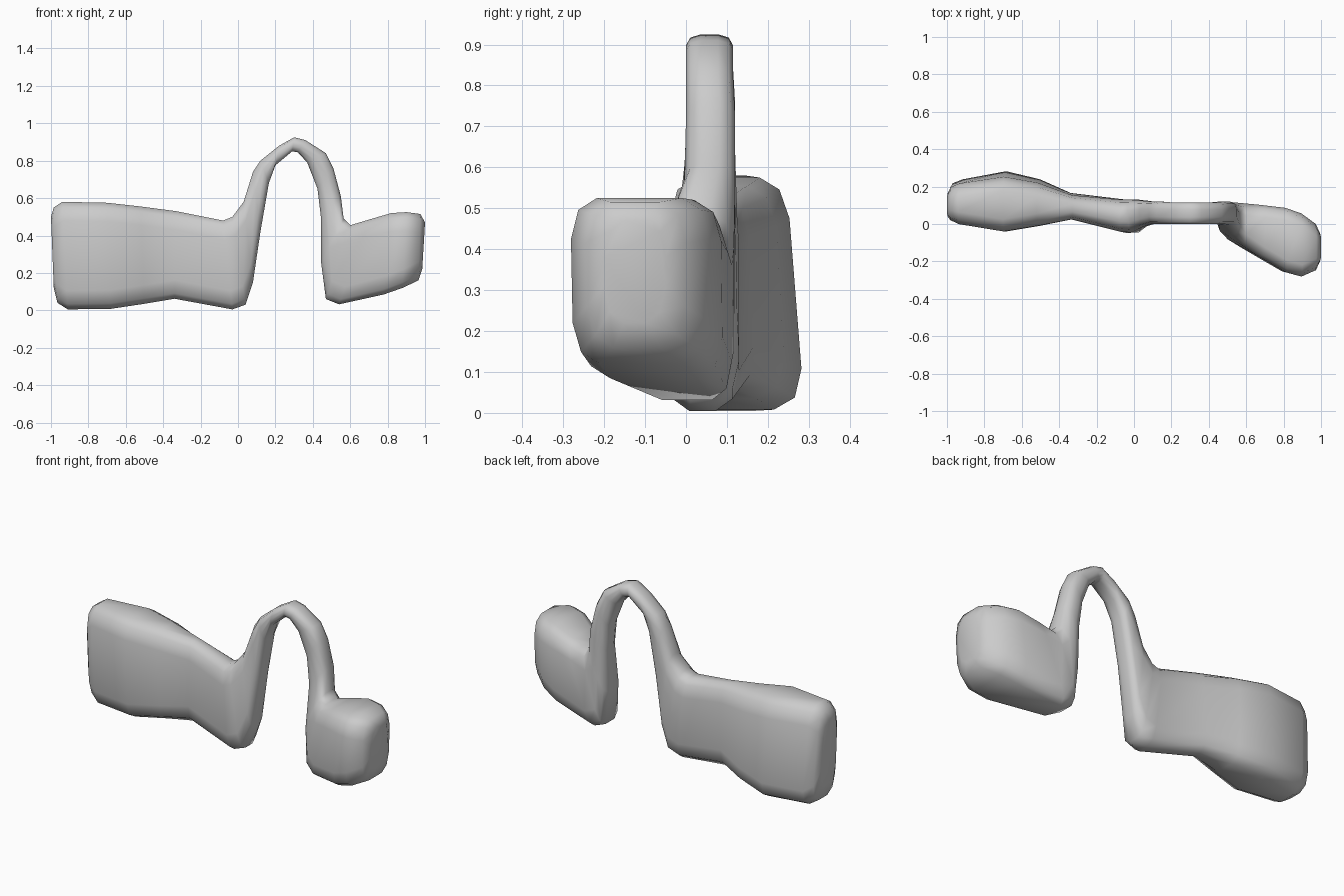
import bpy
import bmesh
import math
from mathutils import Vector

# Upper/outer rail of the band: x, z, front y, back y
OUTER = [
    (-1.0, .50, .04, .16), (-.985, .55, .02, .19), (-.94, .58, .0, .21), (-.70, .575, -.04, .245),
    (-.52, .555, -.01, .215), (-.33, .53, .025, .15), (-.08, .48, -.04, .13),
    (-.03, .50, -.045, .13), (.03, .58, -.02, .125), (.08, .74, 0, .12),
    (.12, .80, 0, .12), (.22, .88, 0, .115), (.30, .925, 0, .115),
    (.36, .91, 0, .115), (.47, .84, 0, .115), (.51, .76, 0, .12),
    (.55, .61, 0, .12), (.565, .49, -.06, .115), (.60, .455, -.12, .11),
    (.70, .485, -.19, .10), (.82, .52, -.26, .085), (.90, .525, -.283, .055),
    (.975, .515, -.25, 0), (1.0, .47, -.20, -.05)]
# Lower/inner rail, matched point by point
INNER = [
    (-.985, .12, .04, .18), (-.965, .04, .02, .225), (-.91, .005, -.005, .245), (-.68, .008, -.04, .29),
    (-.50, .035, -.01, .245), (-.34, .062, .025, .17), (-.03, .005, -.05, .13),
    (.04, .03, -.045, .13), (.08, .15, -.01, .125), (.12, .42, 0, .12),
    (.165, .68, 0, .12), (.20, .775, 0, .115), (.29, .85, 0, .115),
    (.32, .845, 0, .115), (.37, .79, 0, .115), (.425, .65, 0, .12),
    (.443, .50, -.01, .12), (.445, .25, -.05, .12), (.47, .06, -.07, .12),
    (.54, .032, -.11, .115), (.78, .085, -.25, .09), (.88, .12, -.275, .06),
    (.965, .16, -.24, 0), (.985, .22, -.20, -.05)]


def section(outer, inner):
    """Rounded rectangular cross-section between the two rails."""
    length = math.hypot(outer[0] - inner[0], outer[1] - inner[1])
    ru = min(.10 / length, .36)          # rounding along the section
    rv = min(.065 / (outer[3] - outer[2]), .32)   # rounding across it
    pts = []
    for cu, cv, start in ((1, 1, 0), (0, 1, 90), (0, 0, 180), (1, 0, 270)):
        for step in (0, 45, 90):
            a = math.radians(start + step)
            u = cu + (ru if cu == 0 else -ru) + ru * math.cos(a)
            v = cv + (rv if cv == 0 else -rv) + rv * math.sin(a)
            x, z, yf, yb = (i + (o - i) * u for o, i in zip(outer, inner))
            pts.append(Vector((x, yf + (yb - yf) * v, z)))
    return pts


# Arched band: one continuous skin through all sections
bm = bmesh.new()
rings = [[bm.verts.new(p) for p in section(o, i)] for o, i in zip(OUTER, INNER)]
for a, b in zip(rings, rings[1:]):
    for k in range(len(a)):
        n = (k + 1) % len(a)
        bm.faces.new((a[k], a[n], b[n], b[k]))
bm.faces.new(rings[0])
bm.faces.new(rings[-1])
bmesh.ops.recalc_face_normals(bm, faces=bm.faces)
mesh = bpy.data.meshes.new("arched_band")
bm.to_mesh(mesh)
bm.free()
band = bpy.data.objects.new("arched_band", mesh)
bpy.context.collection.objects.link(band)
for poly in mesh.polygons:
    poly.use_smooth = True
